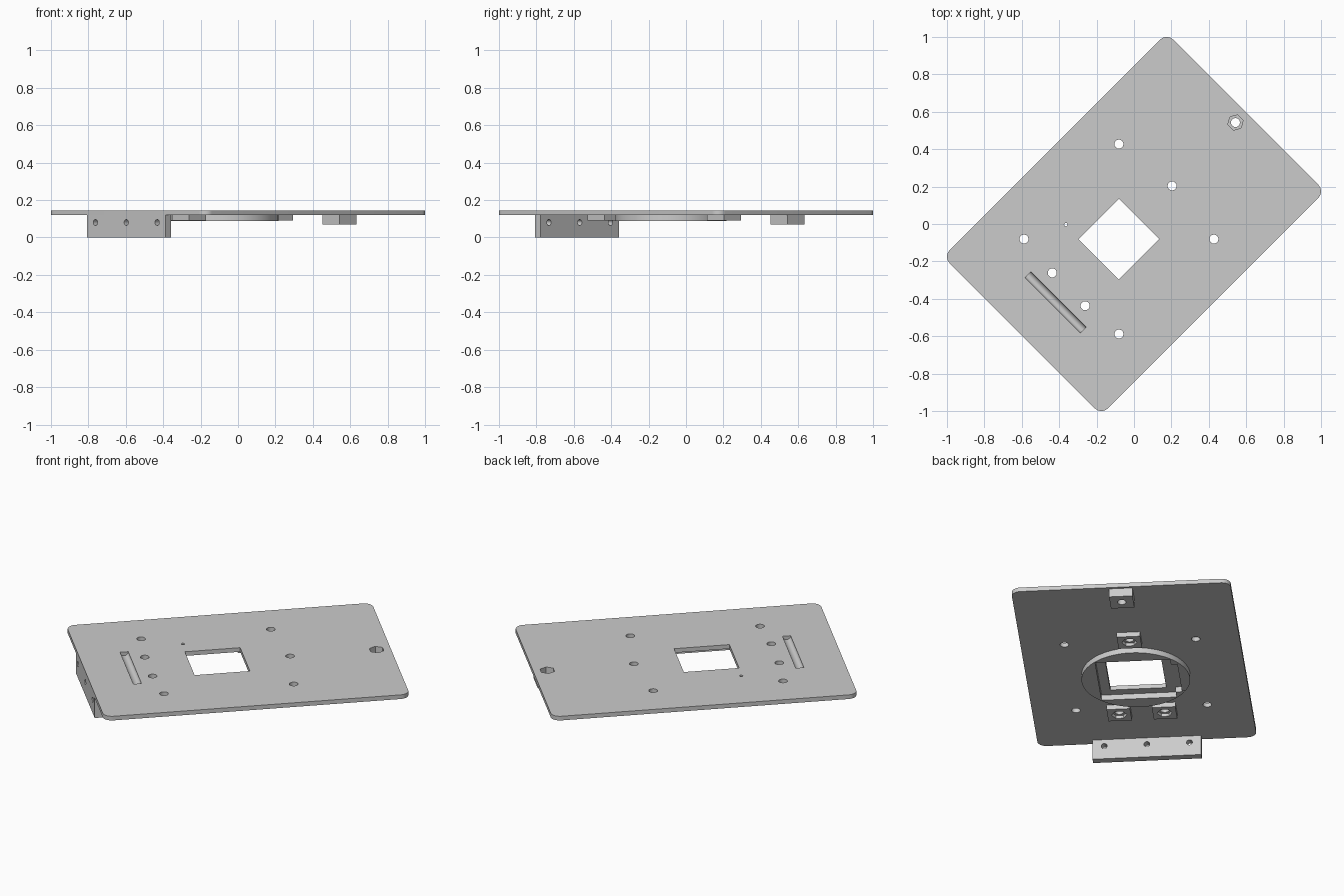
import bpy, bmesh, math
from mathutils import Matrix, Vector

if "Cube" in bpy.data.objects:
    bpy.data.objects.remove(bpy.data.objects["Cube"])

grey = bpy.data.materials.new("light_grey")
grey.use_nodes = True
colour = (0.6, 0.6, 0.6, 1)
grey.diffuse_color = colour
grey.node_tree.nodes["Principled BSDF"].inputs["Base Color"].default_value = colour

UNDER, TOP = 0.12, 0.145      # plate faces
EDGE = -0.845                 # flange end of the plate
MID = -0.114                  # centre of window and disc
NUTS = [(0.288, 0), (-0.494, 0.124), (-0.494, -0.124)]
HEX_NUT = (0.767, 0)
HOLE, HEX = 0.024, 0.042


def finish(name, bm):
    mesh = bpy.data.meshes.new(name)
    bm.to_mesh(mesh)
    bm.free()
    obj = bpy.data.objects.new(name, mesh)
    bpy.context.collection.objects.link(obj)
    mesh.materials.append(grey)
    return obj


def box(name, u0, u1, v0, v1, z0, z1, corner=0):
    bm = bmesh.new()
    bmesh.ops.create_cube(bm, size=1)
    bmesh.ops.scale(bm, vec=(u1 - u0, v1 - v0, z1 - z0), verts=bm.verts)
    bmesh.ops.translate(bm, vec=((u0 + u1) / 2, (v0 + v1) / 2, (z0 + z1) / 2), verts=bm.verts)
    if corner:
        upright = [e for e in bm.edges if abs(e.verts[0].co.z - e.verts[1].co.z) > 0.001]
        bmesh.ops.bevel(bm, geom=upright, offset=corner, segments=8, profile=0.5, affect='EDGES')
    return finish(name, bm)


def rod(name, centre, radius, length, sides=32, axis='Z'):
    bm = bmesh.new()
    turn = {'Z': Matrix(), 'X': Matrix.Rotation(math.pi / 2, 4, 'Y'),
            'Y': Matrix.Rotation(math.pi / 2, 4, 'X')}[axis]
    bmesh.ops.create_cone(bm, cap_ends=True, segments=sides, radius1=radius, radius2=radius,
                          depth=length, matrix=Matrix.Translation(Vector(centre)) @ turn)
    return finish(name, bm)


def cut(part, cutters):
    for c in cutters:
        bpy.context.view_layer.objects.active = part
        mod = part.modifiers.new("cut", 'BOOLEAN')
        mod.operation, mod.solver, mod.object = 'DIFFERENCE', 'EXACT', c
        bpy.ops.object.modifier_apply(modifier=mod.name)
        bpy.data.objects.remove(c)
    return part


def drill(u, v, radius=HOLE):
    return rod("drill", (u, v, 0.1), radius, 0.3)


def nut_block(name, u, v, base):
    h = 0.064
    return box(name, u - h, u + h, v - h, v + h, base, UNDER)


# Base plate with window, screw holes, round-bottomed groove and nut recess
plate = box("base_plate", EDGE, -EDGE, -0.598, 0.598, UNDER, TOP, corner=0.05)
r = 0.153
holes = [box("window", MID - r, MID + r, -r, r, 0, 0.3)]
holes += [drill(MID + a, b) for a in (-0.359, 0.359) for b in (-0.359, 0.359)]
holes += [drill(u, v) for u, v in NUTS]
holes += [drill(-0.26, 0.255, 0.009),
          rod("groove", (-0.593, 0, TOP), 0.0225, 0.416, axis='Y'),
          rod("recess", (*HEX_NUT, 0.15), HEX, 0.1, 6)]
parts = [cut(plate, holes)]

# Mounting flange with three side holes
flange = box("end_flange", EDGE, EDGE + 0.042, -0.297, 0.297, 0, UNDER)
parts.append(cut(flange, [rod("drill", (EDGE, v, 0.08), 0.016, 0.2, 24, 'X')
                          for v in (-0.233, 0, 0.233)]))

# Round collar under the window, with a square pocket and side notch
collar = rod("round_collar", (MID, 0, 0.104), 0.296, 0.032, 96)
p = 0.205
parts.append(cut(collar, [box("pocket", MID - p, MID + p, -p, p, 0, 0.2),
                          box("notch", MID - 0.15, MID + 0.15, 0.19, 0.24, 0, 0.2),
                          drill(-0.26, 0.255, 0.009)]))

# Small blocks holding nuts from below
for i, (u, v) in enumerate(NUTS):
    block = nut_block(f"nut_block_{i + 1}", u, v, 0.092)
    parts.append(cut(block, [drill(u, v), rod("nut", (u, v, 0.06), HEX, 0.1, 6)]))

# Deeper block whose nut drops in from above
deep = nut_block("deep_nut_block", *HEX_NUT, 0.07)
parts.append(cut(deep, [drill(*HEX_NUT), rod("nut", (*HEX_NUT, 0.15), HEX, 0.1, 6)]))

# Turn everything diagonal and shade
for obj in parts:
    obj.data.transform(Matrix.Rotation(math.pi / 4, 4, 'Z'))
    bpy.ops.object.select_all(action='DESELECT')
    obj.select_set(True)
    bpy.context.view_layer.objects.active = obj
    bpy.ops.object.shade_smooth_by_angle(angle=math.radians(30))
